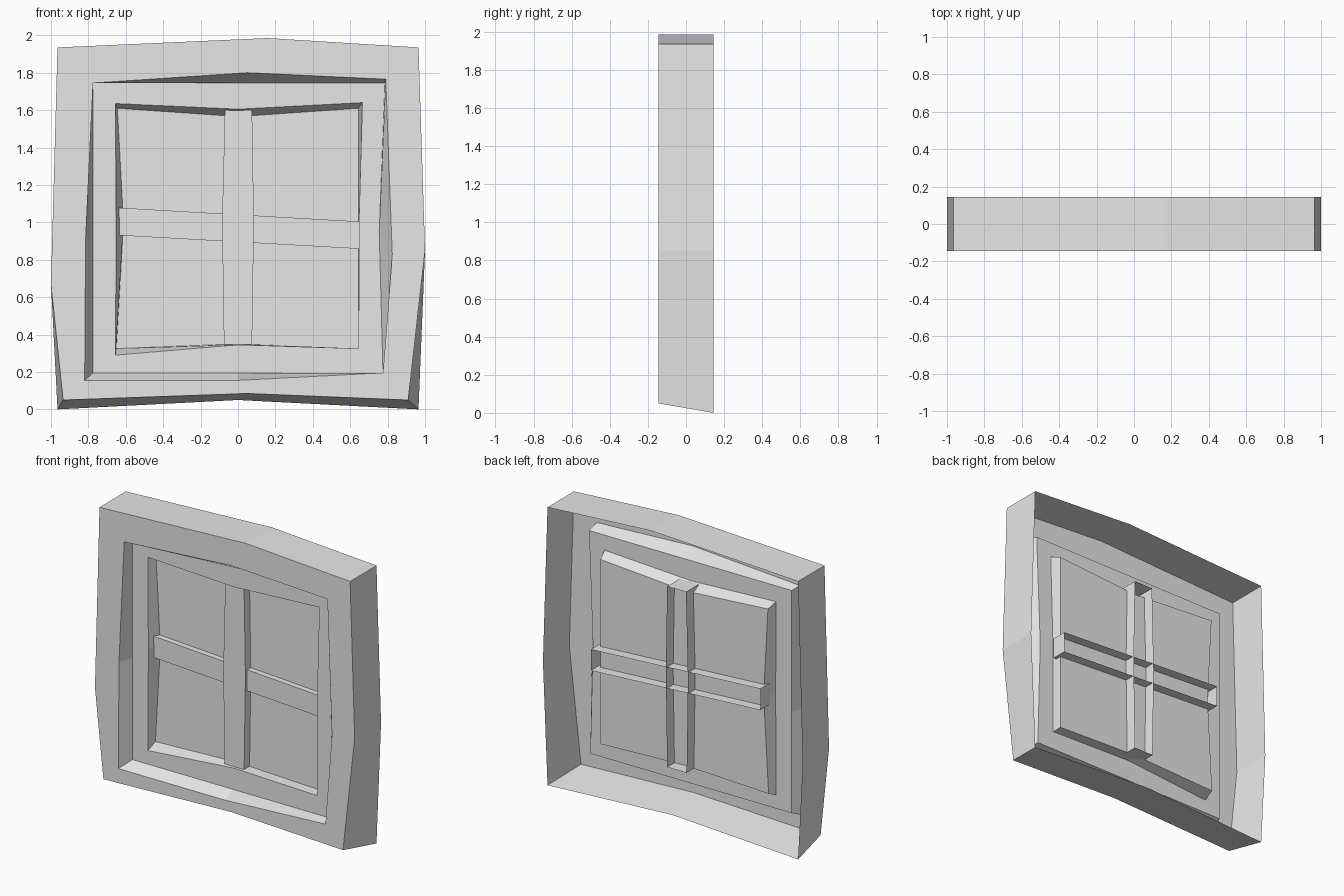
import bpy
import bmesh

cube = bpy.data.objects.get("Cube")
if cube:
    bpy.data.objects.remove(cube, do_unlink=True)

grey = bpy.data.materials.new("light_grey")
grey.use_nodes = True
grey.diffuse_color = (0.8, 0.8, 0.8, 1)
grey.node_tree.nodes["Principled BSDF"].inputs["Base Color"].default_value = (0.8, 0.8, 0.8, 1)


def finish(name, bm):
    mesh = bpy.data.meshes.new(name)
    bm.to_mesh(mesh)
    bm.free()
    mesh.materials.append(grey)
    obj = bpy.data.objects.new(name, mesh)
    bpy.context.collection.objects.link(obj)
    return obj


def loft(name, loops, cap=False):
    """Skin a chain of (depth, outline) loops; outlines run clockwise from the front."""
    bm = bmesh.new()
    rings = [[bm.verts.new((x, y, z)) for x, z in outline] for y, outline in loops]
    for a, b in zip(rings, rings[1:]):
        n = len(a)
        for i in range(n):
            j = (i + 1) % n
            bm.faces.new((a[i], a[j], b[j], b[i]))
    if cap:
        bm.faces.new(reversed(rings[-1]))
    return finish(name, bm)


# Depths from front to back
FRONT, BACK, INNER, PANE = -0.145, 0.145, -0.055, 0.02

# Outlines: top left, top, top right, right, bottom right, bottom, bottom left, left
outer_back = [(-0.965, 1.935), (0.16, 1.985), (0.965, 1.935), (1.0, 0.85),
              (0.965, 0.0), (0.0, 0.05), (-0.965, 0.0), (-1.0, 0.67)]
outer_front = outer_back[:4] + [(0.91, 0.05), (0.05, 0.085), (-0.935, 0.05), (-1.0, 0.67)]
recess_front = [(-0.775, 1.745), (0.05, 1.8), (0.79, 1.765), (0.825, 0.83),
                (0.775, 0.195), (0.0, 0.155), (-0.82, 0.155), (-0.815, 0.9)]
recess_back = [(-0.775, 1.745), (0.05, 1.745), (0.785, 1.745), (0.755, 0.95),
               (0.775, 0.195), (0.0, 0.195), (-0.775, 0.195), (-0.775, 0.9)]
opening_front = [(-0.655, 1.635), (0.0, 1.605), (0.665, 1.64), (0.647, 1.0),
                 (0.645, 0.325), (0.0, 0.345), (-0.655, 0.29), (-0.652, 1.0)]
opening_back = [(-0.645, 1.61), (0.0, 1.565), (0.645, 1.61), (0.645, 1.0),
                (0.645, 0.325), (0.0, 0.35), (-0.65, 0.325), (-0.612, 1.0)]

# Hollow, open-backed frames stepping inward to the pane
loft("outer_frame", [(BACK, outer_back), (FRONT, outer_front),
                     (FRONT, recess_front), (INNER, recess_back)])
loft("inner_frame", [(INNER, recess_back), (INNER, opening_front), (PANE, opening_back)])
loft("window_pane", [(PANE, opening_back)], cap=True)

# Glazing bars: open-backed channels passing through the pane
upright = [(-0.07, 1.605), (0.075, 1.605), (0.085, 1.0),
           (0.075, 0.347), (-0.075, 0.347), (-0.085, 1.0)]
crosspiece = [(-0.635, 1.078), (0.67, 1.003), (0.67, 0.857), (-0.635, 0.93)]
loft("vertical_bar", [(0.1, upright), (-0.04, upright)], cap=True)
loft("horizontal_bar", [(0.09, crosspiece), (-0.02, crosspiece)], cap=True)

# Make every face look outward to the front or side
for obj in bpy.context.collection.objects:
    if obj.type == 'MESH' and obj.data.materials and obj.data.materials[0] == grey:
        bm = bmesh.new()
        bm.from_mesh(obj.data)
        bmesh.ops.recalc_face_normals(bm, faces=bm.faces)
        front = max(bm.faces, key=lambda f: abs(f.normal.y) * f.calc_area())
        if front.normal.y > 0:
            bmesh.ops.reverse_faces(bm, faces=bm.faces)
        bm.to_mesh(obj.data)
        bm.free()
